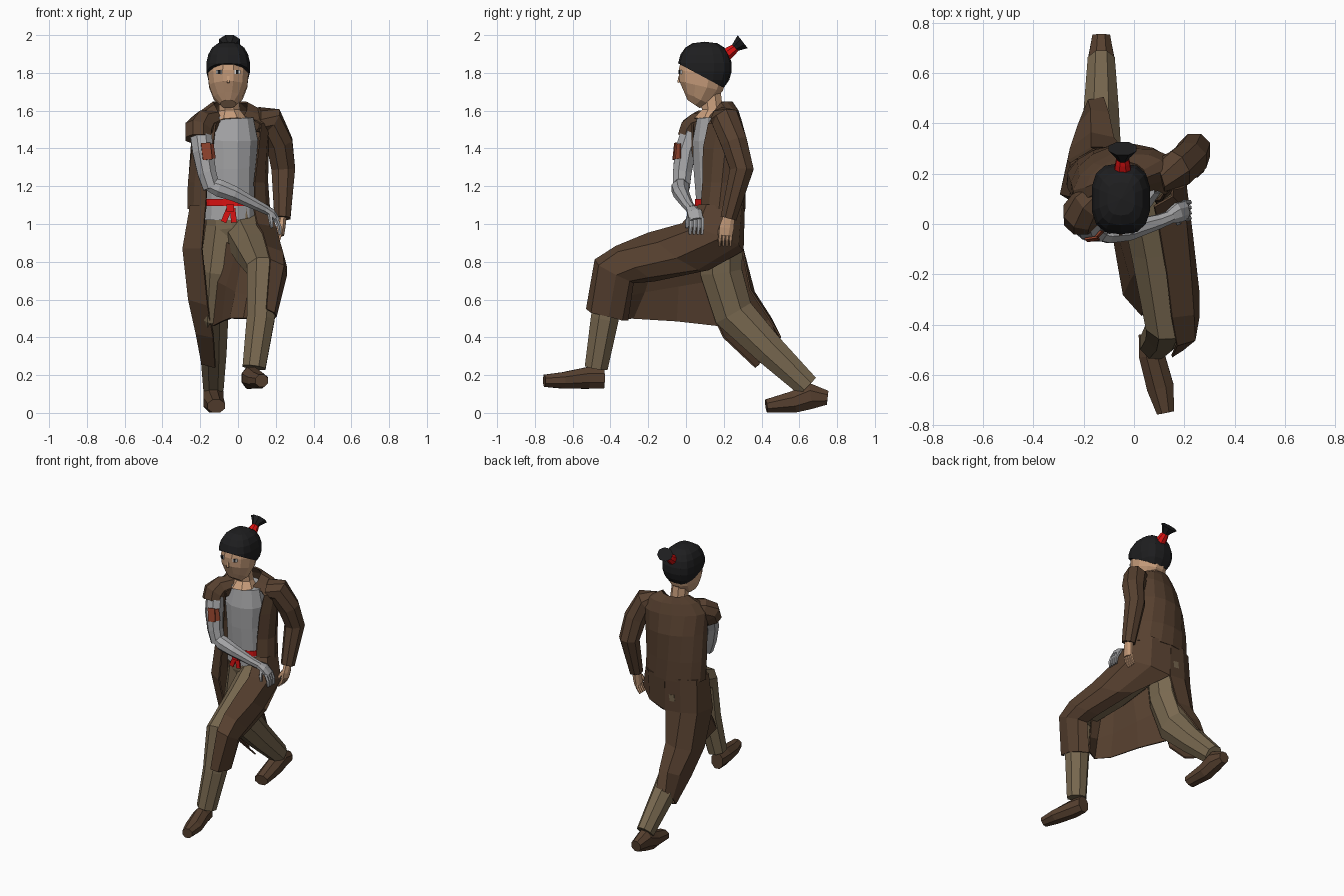
import bpy, bmesh, math
from mathutils import Vector, Matrix


def mat(name, r, g, b):
    m = bpy.data.materials.new(name)
    m.diffuse_color = (r, g, b, 1)
    return m


BROWN = mat("coat brown", 0.095, 0.052, 0.029)
TAN = mat("trouser tan", 0.19, 0.14, 0.08)
GREY = mat("shirt grey", 0.38, 0.38, 0.39)
SKIN = mat("skin", 0.58, 0.34, 0.20)
HAIR = mat("hair black", 0.013, 0.013, 0.014)
RED = mat("sash red", 0.70, 0.006, 0.006)
RUST = mat("rust patch", 0.28, 0.055, 0.025)
WHITE = mat("eye white", 0.75, 0.75, 0.75)


def finish(name, bm, m):
    bmesh.ops.recalc_face_normals(bm, faces=bm.faces)
    me = bpy.data.meshes.new(name)
    bm.to_mesh(me)
    bm.free()
    me.materials.append(m)
    ob = bpy.data.objects.new(name, me)
    bpy.context.collection.objects.link(ob)
    return ob


def tube(name, m, pts, radii, ref=(1, 0, 0), n=8):
    """Capped low-poly tube; each radius is a number or (across ref, other)."""
    bm, pts, rings = bmesh.new(), [Vector(p) for p in pts], []
    for i, p in enumerate(pts):
        t = Vector()
        if i:
            t += (p - pts[i - 1]).normalized()
        if i < len(pts) - 1:
            t += (pts[i + 1] - p).normalized()
        t.normalize()
        u = Vector(ref)
        u = (u - t * u.dot(t)).normalized()
        v = t.cross(u)
        r = radii[i]
        a, b = r if isinstance(r, tuple) else (r, r)
        ring = []
        for k in range(n):
            w = 2 * math.pi * (k + 0.5) / n
            ring.append(bm.verts.new(p + u * a * math.cos(w) + v * b * math.sin(w)))
        rings.append(ring)
    for r0, r1 in zip(rings, rings[1:]):
        for k in range(n):
            j = (k + 1) % n
            bm.faces.new((r0[k], r0[j], r1[j], r1[k]))
    bm.faces.new(rings[0])
    bm.faces.new(rings[-1])
    return finish(name, bm, m)


def sheet(name, m, rows, thick=0.01):
    """Cloth panel lofted through rows of points."""
    bm = bmesh.new()
    g = [[bm.verts.new(p) for p in row] for row in rows]
    for a, b in zip(g, g[1:]):
        for k in range(len(a) - 1):
            bm.faces.new((a[k], a[k + 1], b[k + 1], b[k]))
    ob = finish(name, bm, m)
    s = ob.modifiers.new("cloth", 'SOLIDIFY')
    s.thickness = thick
    s.offset = 0
    return ob


def plate(name, m, loc, size, rot=(0, 0, 0)):
    bm = bmesh.new()
    bmesh.ops.create_cube(bm, size=1, matrix=Matrix.Diagonal((*size, 1)))
    ob = finish(name, bm, m)
    ob.location, ob.rotation_euler = loc, rot
    return ob


# trousers
tube("hips", TAN, [(-.02, .18, .88), (-.03, .18, .98), (-.04, .175, 1.09)],
     [(.1, .1), (.145, .125), (.14, .12)], n=10)
tube("front_leg", TAN, [(.04, .18, .95), (.09, -.1, .85), (.135, -.39, .765), (.12, -.43, .5), (.085, -.475, .24)],
     [.12, .11, .095, .08, .066])
tube("back_leg", TAN, [(-.08, .19, .98), (-.11, .185, .75), (-.13, .25, .53), (-.13, .44, .335), (-.13, .645, .14)],
     [(.1, .125), (.1, .12), (.085, .115), (.075, .09), (.058, .068)])

# boots
tube("front_boot", BROWN, [(.06, -.435, .185), (.07, -.52, .185), (.105, -.65, .172), (.125, -.75, .17)],
     [(.045, .06), (.055, .062), (.058, .047), (.037, .035)])
tube("back_boot", BROWN, [(-.13, .75, .08), (-.13, .66, .09), (-.13, .57, .058), (-.115, .425, .036)],
     [(.038, .04), (.056, .075), (.058, .062), (.05, .038)])

# shirt, sash and knot
tube("shirt", GREY, [(-.04, .175, 1.02), (-.04, .175, 1.12), (-.04, .17, 1.3), (-.04, .155, 1.45), (-.035, .145, 1.57)],
     [(.145, .125), (.14, .125), (.14, .135), (.15, .125), (.12, .09)], n=12)
tube("sash", RED, [(-.045, .175, 1.095), (-.045, .175, 1.132)], [(.15, .133), (.15, .133)], n=12)
plate("sash_knot", RED, (-.04, .035, 1.085), (.04, .03, .035))
for x, a in ((-.062, .4), (-.025, -.1)):
    plate("sash_end", RED, (x, .035, 1.045), (.03, .009, .075), (0, a, 0))

# coat body: open arcs around the back, turned at the shoulders
rows = []
for cx, cy, z, rx, ry, turn in ((-.05, .18, 1.08, .215, .13, 0), (-.055, .18, 1.22, .21, .13, 4),
                                (-.045, .17, 1.4, .205, .14, 12), (-.035, .165, 1.53, .21, .12, 18),
                                (-.03, .17, 1.6, .165, .095, 18), (-.04, .17, 1.645, .09, .072, 12)):
    row = []
    for k in range(13):
        a = math.radians(-50 + k * 286 / 12)
        t = math.radians(turn)
        px, py = rx * math.cos(a), ry * math.sin(a)
        front = max(0, -math.sin(a))
        drop = .1 * front if z > 1.62 else .07 * front if z > 1.58 else 0
        row.append((cx + px * math.cos(t) - py * math.sin(t),
                    cy + px * math.sin(t) + py * math.cos(t), z - drop))
    rows.append(row)
sheet("coat_body", BROWN, rows)

# coat half lying over the front leg
sheet("coat_front_leg_panel", BROWN, [
    [(.08, .07, 1.1), (.15, .11, 1.1), (.16, .21, 1.1), (.09, .29, 1.1), (-.05, .307, 1.1)],
    [(.1, -.02, 1.0), (.2, .06, .98), (.2, .19, .93), (.09, .275, .89), (-.05, .3, .86)],
    [(.13, -.2, .95), (.22, -.15, .9), (.23, -.05, .82), (.18, .06, .76), (.1, .12, .76)],
    [(.15, -.37, .88), (.235, -.36, .85), (.255, -.27, .77), (.22, -.2, .72), (.16, -.17, .70)],
    [(.17, -.48, .81), (.24, -.46, .78), (.255, -.37, .73), (.22, -.3, .7), (.16, -.28, .69)],
    [(.15, -.525, .55), (.19, -.5, .53), (.2, -.41, .51), (.18, -.34, .49), (.12, -.31, .49)]])

# coat half trailing along the back leg
sheet("coat_back_leg_panel", BROWN, [
    [(-.17, .065, 1.1), (-.25, .11, 1.1), (-.25, .24, 1.1), (-.16, .295, 1.1), (-.05, .307, 1.1)],
    [(-.19, .06, .87), (-.29, .12, .87), (-.26, .25, .87), (-.17, .3, .87), (-.05, .3, .86)],
    [(-.16, .12, .57), (-.26, .17, .6), (-.25, .3, .62), (-.17, .36, .64), (-.08, .34, .65)],
    [(-.13, .2, .4), (-.22, .26, .42), (-.22, .39, .47), (-.17, .45, .5), (-.1, .44, .5)],
    [(-.12, .37, .24), (-.19, .39, .26), (-.2, .44, .32), (-.18, .49, .38), (-.12, .5, .4)]])

# coat lining stretched between the legs
sheet("coat_inner_tail", BROWN, [
    [(.13, -.27, .74), (.07, -.24, .78), (.03, -.16, .83), (.0, -.02, .87), (-.07, .1, .91)],
    [(.12, -.30, .60), (.05, -.31, .62), (-.01, -.22, .64), (-.06, -.04, .67), (-.12, .14, .7)],
    [(.12, -.31, .50), (.03, -.36, .50), (-.04, -.28, .50), (-.08, -.05, .485), (-.13, .17, .46)]])

# long sleeve with bare hand
tube("long_sleeve", BROWN, [(.1, .19, 1.555), (.17, .215, 1.545), (.22, .255, 1.43), (.24, .295, 1.29), (.235, .225, 1.03)],
     [.065, .08, .075, .068, .046])
tube("bare_hand", SKIN, [(.235, .23, 1.05), (.23, .215, .98), (.225, .21, .94)],
     [(.025, .032), (.022, .042), (.02, .038)])
for i in range(4):
    y = .183 + i * .019
    tube("bare_finger", SKIN, [(.225, y, .95), (.215, y - .004, .915), (.195, y - .004, .885)], [.011, .01, .007], n=5)
tube("bare_thumb", SKIN, [(.22, .19, .99), (.2, .175, .95), (.19, .175, .93)], [.013, .011, .008], n=5)

# torn sleeve, wrapped arm and gloved hand
tube("torn_sleeve", BROWN, [(-.12, .13, 1.545), (-.18, .08, 1.53), (-.21, .04, 1.5), (-.21, .02, 1.45)],
     [.06, .075, .078, .073])
tube("wrapped_arm", GREY, [(-.2, .035, 1.5), (-.185, -.005, 1.38), (-.165, -.02, 1.27), (-.14, -.025, 1.19)],
     [.062, .06, .053, .048])
tube("wrapped_forearm", GREY, [(-.165, -.025, 1.215), (-.1, -.03, 1.19), (-.02, -.025, 1.16), (.1, .01, 1.1), (.15, .03, 1.075)],
     [.035, .05, .043, .03, .026], ref=(0, 1, 0))
tube("gloved_hand", GREY, [(.14, .027, 1.08), (.175, .045, 1.06), (.205, .055, 1.02)],
     [(.028, .025), (.042, .024), (.04, .02)], ref=(0, 1, 0))
for i in range(4):
    y = .023 + i * .021
    tube("gloved_finger", GREY, [(.2, y, 1.03), (.22, y, .985), (.222, y, .945)], [.012, .011, .008], ref=(0, 1, 0), n=5)
tube("gloved_thumb", GREY, [(.17, .02, 1.05), (.175, .005, 1.01), (.18, .005, .98)], [.014, .012, .008], n=5)
plate("arm_patch", RUST, (-.166, -.06, 1.385), (.05, .008, .09), (-.12, -.1, .15))
plate("arm_patch_side", RUST, (-.139, -.041, 1.385), (.036, .008, .08), (-.1, -.1, .8))

# neck and head
tube("neck", SKIN, [(-.04, .125, 1.54), (-.045, .14, 1.6), (-.05, .125, 1.73)], [(.095, .09), (.06, .06), (.055, .06)])
tube("head", SKIN, [(-.052, .04, 1.635), (-.052, .06, 1.665), (-.052, .08, 1.73), (-.052, .09, 1.8), (-.052, .095, 1.865), (-.052, .1, 1.9)],
     [(.043, .04), (.078, .08), (.105, .122), (.112, .134), (.1, .125), (.06, .07)], n=12)
plate("nose", SKIN, (-.052, -.037, 1.765), (.014, .012, .035), (-.2, 0, 0))
for s in (-1, 1):
    x = -.052 + s * .048
    plate("eye", WHITE, (x, -.03, 1.805), (.032, .009, .02), (0, 0, s * .3))
    plate("pupil", HAIR, (x, -.034, 1.805), (.014, .008, .022), (0, 0, s * .3))

# hair cap: squared-off dome cut on a slope from forehead to nape
bm = bmesh.new()
bmesh.ops.create_uvsphere(bm, u_segments=14, v_segments=9, radius=1)
for v in bm.verts:
    for i in (0, 1):
        v.co[i] = math.copysign(abs(v.co[i]) ** .72, v.co[i])
bmesh.ops.transform(bm, verts=bm.verts, matrix=Matrix.Translation((-.052, .1, 1.83)) @ Matrix.Diagonal((.119, .143, .135, 1)))
bmesh.ops.bisect_plane(bm, geom=bm.verts[:] + bm.edges[:] + bm.faces[:], plane_co=(0, -.05, 1.855),
                       plane_no=(0, .145, .27), clear_inner=True)
bmesh.ops.holes_fill(bm, edges=[e for e in bm.edges if e.is_boundary])
finish("hair_cap", bm, HAIR)
tube("hair_tie", RED, [(-.045, .2, 1.885), (-.045, .245, 1.92), (-.045, .262, 1.933)], [.038, .03, .024])
tube("ponytail", HAIR, [(-.045, .252, 1.927), (-.045, .27, 1.942), (-.045, .3, 1.965)], [.02, .03, (.06, .047)])
